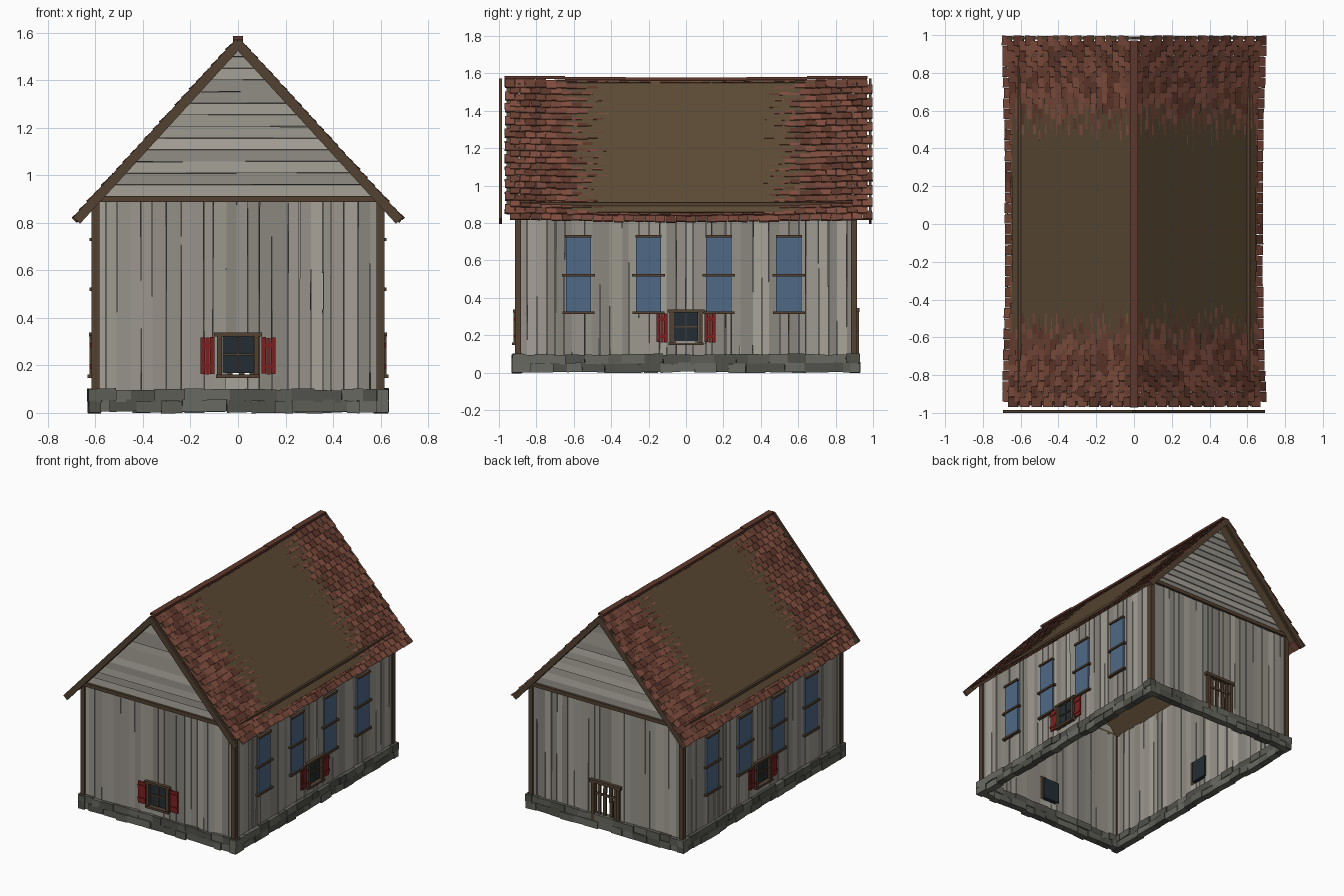
import bpy, bmesh, random
from math import atan2, cos, pi, radians
from mathutils import Matrix, Vector

if "Cube" in bpy.data.objects:
    bpy.data.objects.remove(bpy.data.objects["Cube"])

random.seed(4)
R = random.uniform


def material(name, r, g, b):
    m = bpy.data.materials.new(name)
    m.diffuse_color = (r, g, b, 1)
    m.use_nodes = True
    m.node_tree.nodes["Principled BSDF"].inputs["Base Color"].default_value = m.diffuse_color
    return m


def shades(name, col, factors):
    return [material(f"{name}_{i}", *[c * f for c in col]) for i, f in enumerate(factors)]


PLANK = shades("weathered_wood", (0.34, 0.32, 0.28), (0.75, 0.9, 1.0, 1.15))
STONE = shades("stone", (0.11, 0.11, 0.095), (0.75, 1.0, 1.3))
SHINGLE = shades("shingle", (0.19, 0.065, 0.042), (0.6, 0.8, 1.0, 1.2))
TRIM = [material("dark_timber", 0.085, 0.052, 0.03)]
DECK = [material("roof_board", 0.11, 0.07, 0.036)]
GLASS = [material("blue_glass", 0.08, 0.14, 0.24)]
DARK = [material("dark_glass", 0.017, 0.027, 0.033)]
RED = [material("red_paint", 0.2, 0.014, 0.014)]


class Part:
    """Collects boxes into one object."""

    def __init__(self, name, mats, frame=Matrix()):
        self.name, self.mats, self.frame = name, mats, frame
        self.bm = bmesh.new()

    def box(self, centre, size, rot=Matrix()):
        m = self.frame @ Matrix.Translation(centre) @ rot @ Matrix.Diagonal((*size, 1))
        verts = bmesh.ops.create_cube(self.bm, size=1, matrix=m)["verts"]
        k = random.randrange(len(self.mats))
        for f in {f for v in verts for f in v.link_faces}:
            f.material_index = k

    def done(self):
        me = bpy.data.meshes.new(self.name)
        self.bm.to_mesh(me)
        self.bm.free()
        for m in self.mats:
            me.materials.append(m)
        bpy.context.collection.objects.link(bpy.data.objects.new(self.name, me))


def rz(a):
    return Matrix.Rotation(a, 4, 'Z')


def ry(a):
    return Matrix.Rotation(a, 4, 'Y')


def cuts(a, b, step):
    """Uneven intervals from a to b."""
    n = round((b - a) / step)
    e = [a + (b - a) * i / n + (R(-.25, .25) * step if 0 < i < n else 0) for i in range(n + 1)]
    return zip(e, e[1:])


# wall frames: local x along the wall, local -y outward
WALLS = {"front": (0, .895, .6), "right": (90, .597, .9),
         "back": (180, .895, .6), "left": (-90, .597, .9)}
APEX, SLOPE = 1.565, atan2(.755, .69)


def plank_wall(name, frame, half, hole):
    p = Part(name + "_wall_planks", PLANK, frame)
    for a, b in cuts(-half, half, .05):
        c, w = (a + b) / 2, b - a - R(0, .004)
        spans = [(.03, .9)]
        if abs(c) < hole[0]:
            spans = [(.03, hole[1]), (hole[2], .9)]
        turn = rz(R(-.12, .12)) @ ry(R(-.003, .003))
        for z0, z1 in spans:
            if z1 - z0 > .02:
                p.box((c, R(-.003, .003), (z0 + z1) / 2), (w, .016, z1 - z0), turn)
    p.done()


def foundation(name, frame, half):
    p = Part(name + "_foundation_stones", STONE, frame)
    for z in (.027, .074):
        for a, b in cuts(-half - .03, half + .03, .1):
            p.box(((a + b) / 2, -.006 + R(-.006, .006), z + R(-.004, .004)),
                  (b - a, .05, .05), rz(R(-.04, .04)) @ ry(R(-.03, .03)))
    p.done()


def small_window(name, frame):
    g = Part(name + "_small_window_glass", DARK, frame)
    g.box((0, .005, .245), (.13, .03, .155))
    g.done()
    t = Part(name + "_small_window_frame", TRIM, frame)
    for s in (-1, 1):
        t.box((s * .078, -.012, .24), (.022, .03, .18))
    t.box((0, -.016, .33), (.2, .03, .015))
    t.box((0, -.018, .155), (.185, .035, .015))
    t.box((0, -.012, .245), (.008, .01, .15))
    t.box((0, -.012, .245), (.13, .01, .008))
    t.done()
    # red boarded shutters with ledges
    h = Part(name + "_shutters", RED, frame)
    for s in (-1, 1):
        for i in range(3):
            h.box((s * (.108 + i * .02), -.015, .24 + R(-.003, .003)), (.018, .01, .155))
        for z in (.195, .285):
            h.box((s * .128, -.022, z), (.06, .006, .018))
    h.done()


def tall_windows(name, frame):
    g = Part(name + "_tall_window_glass", GLASS, frame)
    t = Part(name + "_tall_window_rails", TRIM, frame)
    for u in (-.575, -.2, .175, .55):
        g.box((u, -.012, .525), (.135, .014, .4))
        for z, w in ((.32, .17), (.52, .175), (.73, .14)):
            t.box((u, -.016, z), (w, .026, .014))
    g.done()
    t.done()


def back_door(frame):
    t = Part("back_door", TRIM, frame)
    for s in (-1, 1):
        t.box((s * .1, -.012, .19), (.024, .034, .29))
    t.box((0, -.014, .335), (.25, .036, .022))
    for u in (-.06, -.015, .035, .07):
        t.box((u, -.006, .185), (.024, .012, .28), ry(R(-.03, .03)))
    t.box((0, -.014, .25), (.18, .008, .018))
    t.done()


def gable(name, frame):
    p = Part(name + "_gable_boards", PLANK, frame)
    for i in range(13):
        z = .935 + i * .049
        w = 2 * (APEX - z) / 1.094
        p.box((0, R(-.002, .002), z), (w, .012, .048),
              Matrix.Rotation(radians(-8), 4, 'X') @ ry(R(-.003, .003)))
    p.done()
    b = Part(name + "_gable_beam", TRIM, frame)
    b.box((0, -.01, .9), (1.2, .03, .026))
    b.done()


for name, (ang, dist, half) in WALLS.items():
    frame = rz(radians(ang)) @ Matrix.Translation((0, -dist, 0))
    plank_wall(name, frame, half, (.1, .03, .335) if name == "back" else (.075, .155, .33))
    foundation(name, frame, half)
    if name == "back":
        back_door(frame)
    else:
        small_window(name, frame)
    if name in ("left", "right"):
        tall_windows(name, frame)
        plate = Part(name + "_wall_plate", TRIM, frame)
        plate.box((0, -.008, .894), (1.8, .02, .03))
        plate.done()
    else:
        gable(name, frame)

# corner posts
posts = Part("corner_posts", TRIM)
for x in (-.6, .6):
    for y in (-.898, .898):
        posts.box((x, y, .475), (.034, .034, .85))
posts.done()


def sag(y):
    return .024 * cos(pi * y / 2)


# roof slopes: bare deck, sagging shingles, verge boards
for side, s in (("right", 1), ("left", -1)):
    frame = Matrix.Translation((0, 0, APEX)) @ ry(s * SLOPE)
    deck = Part(side + "_roof_deck", DECK, frame)
    deck.box((s * .478, 0, -.01), (.956, 1.92, .02))
    deck.done()
    barge = Part(side + "_verge_boards", TRIM, frame)
    for y in (-.992, .985):
        barge.box((s * .508, y, -.008), (1.016, .015, .04))
    barge.done()
    sh = Part(side + "_shingles", SHINGLE, frame)
    rows, cols, pitch = 22, 35, 1.94 / 35
    for r in range(rows):
        for c in range(cols):
            y = -.97 + (c + .5 + .5 * (r % 2)) * pitch
            d = .03 + r * .0455 + R(-.004, .004)
            sh.box((s * d, y, .01 - sag(y) + R(-.0015, .0015)),
                   (.066, pitch - R(.001, .004), .008), ry(-s * .12) @ rz(R(-.04, .04)))
    sh.done()

# ridge cap follows the sag
ridge = Part("ridge_cap", [SHINGLE[0]])
for i in range(6):
    y = -.97 + (i + .5) * 1.94 / 6
    ridge.box((0, y, 1.583 - .6 * sag(y)), (.042, .325, .016))
ridge.done()
